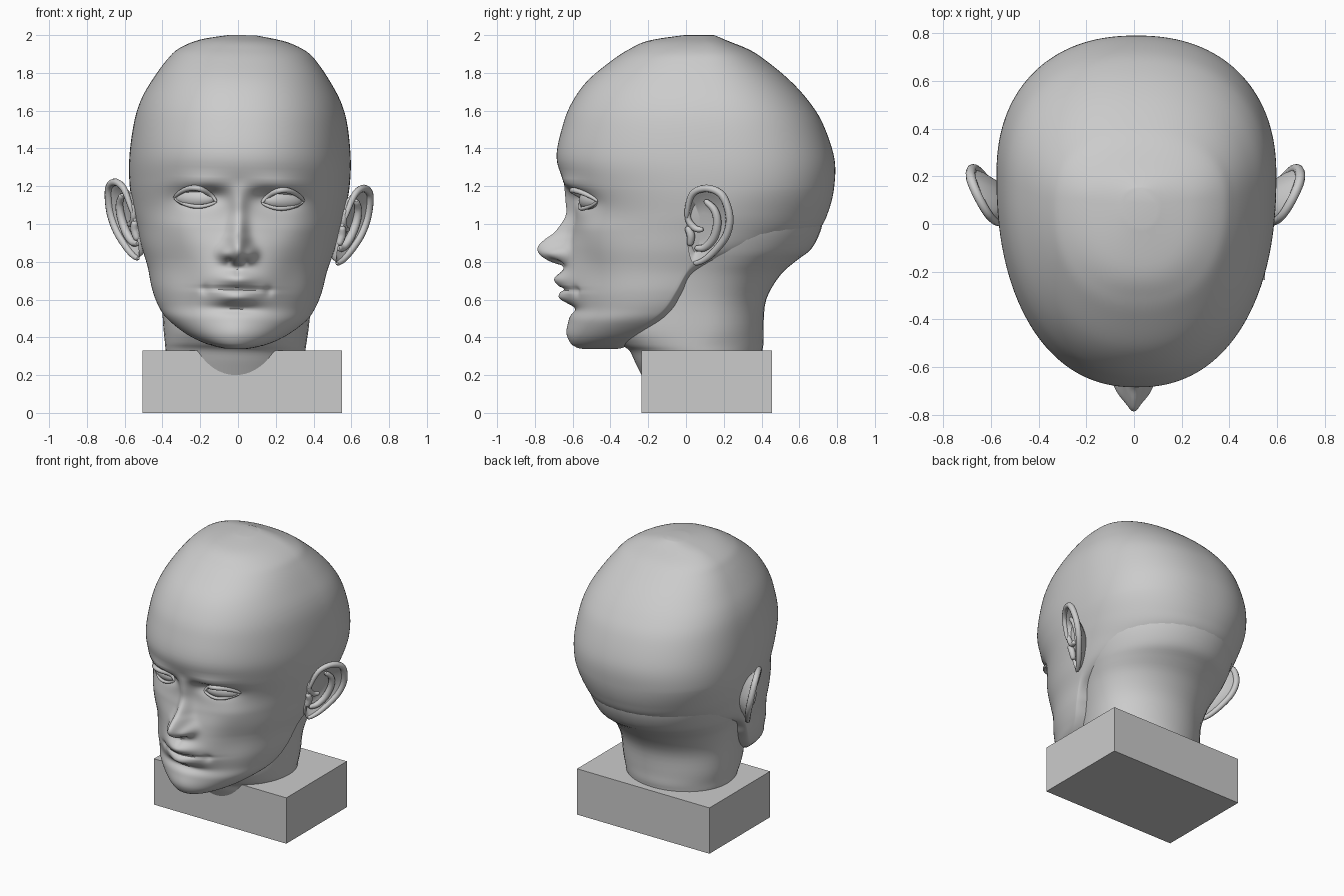
import bpy, bmesh
from math import sin, cos, pi, exp, ceil, radians
from mathutils import Matrix, Vector

cube = bpy.data.objects.get("Cube")
if cube:
    bpy.data.objects.remove(cube, do_unlink=True)

clay = bpy.data.materials.new("clay_grey")
clay.use_nodes = True
clay.diffuse_color = (.6, .6, .6, 1)
clay.node_tree.nodes["Principled BSDF"].inputs["Base Color"].default_value = (.6, .6, .6, 1)

# The whole head leans slightly towards its left
PIVOT = Vector((0, 0, .9))
LEAN = Matrix.Translation(PIVOT) @ Matrix.Rotation(.025, 4, 'Y') @ Matrix.Translation(-PIVOT)


def finish(name, bm, mirror=False, lean=True):
    bmesh.ops.recalc_face_normals(bm, faces=bm.faces[:])
    mesh = bpy.data.meshes.new(name)
    bm.to_mesh(mesh)
    bm.free()
    mesh.materials.append(clay)
    mesh.shade_smooth()
    mesh.set_sharp_from_angle(angle=radians(50))
    obj = bpy.data.objects.new(name, mesh)
    bpy.context.collection.objects.link(obj)
    if lean:
        obj.matrix_world = LEAN
    if mirror:
        obj.modifiers.new("Mirror", 'MIRROR').use_mirror_merge = False
    return obj


def loft(name, rings, mirror=False):
    bm = bmesh.new()
    rows = [[bm.verts.new(p) for p in ring] for ring in rings]
    for a, b in zip(rows, rows[1:]):
        for i in range(len(a)):
            j = (i + 1) % len(a)
            bm.faces.new((a[i], a[j], b[j], b[i]))
    bm.faces.new(rows[0])
    bm.faces.new(rows[-1])
    return finish(name, bm, mirror)


def spline(pts, steps):
    """Smooth curve through tuples; steps(a, b) gives samples per segment."""
    out = []
    padded = [pts[0]] + list(pts) + [pts[-1]]
    for p, a, b, q in zip(padded, padded[1:], padded[2:], padded[3:]):
        n = steps(a, b)
        for k in range(n):
            t = k / n
            out.append(tuple(
                v + t * (w - u) / 2 + t * t * (u - 2.5 * v + 2 * w - x / 2)
                + t ** 3 * (1.5 * (v - w) + (x - u) / 2)
                for u, v, w, x in zip(p, a, b, q)))
    return out + [tuple(pts[-1])]


def interp(table, z):
    for a, b in zip(table, table[1:]):
        if a[0] <= z <= b[0]:
            t = (z - a[0]) / (b[0] - a[0])
            return [u + t * (v - u) for u, v in zip(a, b)]
    return table[0] if z < table[0][0] else table[-1]


def tube(name, path, radius, mirror=True):
    path = [Vector(p) for p in path]
    rings, last = [], len(path) - 1
    for i, p in enumerate(path):
        along = (path[min(i + 1, last)] - path[max(i - 1, 0)]).normalized()
        side = along.cross(Vector((1, -1, 0))).normalized()
        up = along.cross(side)
        r = radius * (.45 + .55 * sin(pi * i / last) ** .5) if 0 < i < last else radius * .4
        rings.append([p + r * (side * cos(a * pi / 5) + up * sin(a * pi / 5)) for a in range(10)])
    return loft(name, rings, mirror)


# Horizontal sections: height, front, back, widest depth, half width
HEAD = [(.34, -.56, -.35, -.45, .06), (.36, -.6, -.3, -.4, .15), (.41, -.62, -.24, -.3, .26),
        (.49, -.615, -.08, -.2, .365), (.56, -.6, -.02, -.12, .415), (.65, -.62, .02, -.06, .45),
        (.76, -.63, .1, 0, .475), (.87, -.62, .55, .05, .51), (.97, -.6, .7, .1, .535),
        (1.07, -.59, .755, .15, .56), (1.2, -.635, .785, .2, .582), (1.35, -.685, .785, .2, .586),
        (1.53, -.65, .725, .18, .565), (1.65, -.6, .65, .16, .53), (1.76, -.52, .55, .13, .47),
        (1.86, -.4, .43, .1, .4), (1.92, -.31, .34, .1, .34), (1.97, -.2, .22, .1, .23),
        (2, -.01, .15, .08, .07)]
NECK = [(.2, -.235, .4, .08, .35), (.27, -.27, .4, .08, .36), (.33, -.3, .405, .08, .37),
        (.37, -.35, .41, .08, .375), (.45, -.4, .41, .1, .385), (.6, -.35, .425, .1, .4),
        (.73, -.3, .5, .12, .43), (.81, -.3, .59, .15, .46), (.87, -.3, .665, .15, .485),
        (.97, -.3, .715, .15, .515), (1.08, -.3, .735, .15, .53)]
head_rows = spline(HEAD, lambda a, b: ceil((b[0] - a[0]) / .011) if b[0] < 1.3 else 6)
neck_rows = spline(NECK, lambda a, b: 4)

# Nose ridge: height, projection, half width
NOSE = spline([(.765, 0, .06), (.785, .03, .06), (.8, .085, .06), (.84, .15, .06),
               (.88, .165, .055), (.92, .135, .05), (.96, .09, .045), (1.04, .05, .045),
               (1.12, .035, .045), (1.22, 0, .06)], lambda a, b: 4)

# Face relief: x, height, x spread, height spread, forward amount
RELIEF = [(.07, .845, .035, .035, .05),     # nose wings
          (.04, .8, .018, .012, -.035),     # nostrils
          (0, .66, .16, .1, .035),          # muzzle
          (0, .71, .1, .038, .045),         # upper lip
          (0, .61, .09, .03, .035),         # lower lip
          (0, .655, .15, .009, -.025),      # mouth line
          (.17, .65, .025, .025, -.015),    # mouth corners
          (0, .55, .13, .025, -.025),       # chin dip
          (0, .43, .1, .06, .012),          # chin
          (0, .75, .018, .03, -.008),       # lip groove
          (.22, 1.13, .12, .05, -.04),      # eye sockets
          (.14, 1.15, .07, .04, -.03),      # inner sockets
          (.2, 1.22, .14, .035, .022),      # brows
          (.33, .98, .12, .09, .02),        # cheekbones
          (.3, .74, .1, .12, -.02)]         # cheek hollows


def relief(x, z):
    x = abs(x)
    _, out, wide = interp(NOSE, z)
    total = out * exp(-(x / wide) ** 2)
    for cx, cz, sx, sz, amount in RELIEF:
        total += amount * exp(-((x - cx) / sx) ** 2 - ((z - cz) / sz) ** 2)
    return total


def roundness(z):
    return 2 + .25 * min(1, max(0, (z - .8) / .4))


def face_y(x, z):
    _, front, _, mid, half = interp(head_rows, z)
    n = roundness(z)
    return mid - (mid - front) * (1 - abs(x / half) ** n) ** (1 / n) - relief(x, z)


def section(row, count, featured):
    z, front, back, mid, half = row
    power, ring = 2 / roundness(z), []
    for i in range(count):
        u = 2 * pi * i / count
        angle = u - .5 * sin(u)             # finer towards the face
        s, c = sin(angle), cos(angle)
        x = half * abs(s) ** power * (1 if s > 0 else -1)
        y = mid + ((front - mid) if c > 0 else (back - mid)) * abs(c) ** power
        if featured and c > 0:
            y -= relief(x, z) * min(1, 3 * c)
        ring.append((x, y, z))
    return ring


loft("head", [section(r, 192, True) for r in head_rows])
loft("neck", [section(r, 64, False) for r in neck_rows])

# Eyes: flattened balls turned outwards, with rolled lids
EYE_X, EYE_Z = .232, 1.13
bm = bmesh.new()
place = (Matrix.Translation((EYE_X, face_y(EYE_X, EYE_Z) + .012, EYE_Z))
         @ Matrix.Rotation(.42, 4, 'Z') @ Matrix.Diagonal((.115, .05, .052, 1)))
bmesh.ops.create_uvsphere(bm, u_segments=32, v_segments=20, radius=1, matrix=place)
finish("eyeball", bm, mirror=True)


def lid(name, rise, radius, lift):
    path = []
    for i in range(21):
        t = i / 20
        x = EYE_X - .112 + .224 * t
        z = EYE_Z - .014 + .014 * t + rise * sin(pi * t) ** .8
        path.append((x, face_y(x, z) - .003 - lift * sin(pi * t), z))
    tube(name, path, radius)


lid("upper_eyelid", .062, .015, .024)
lid("lower_eyelid", -.036, .011, .02)


# Ears: a dished shell, a rolled rim and inner folds on one slanted plane
def on_ear(y, z, out=0):
    return (.573 + .5 * y + .25 * (z - 1.08) + out, y, z)


few = lambda a, b: 6
outline = spline([(.01, .88), (.005, .98), (.005, 1.08), (.035, 1.175), (.11, 1.205),
                  (.19, 1.17), (.23, 1.06), (.215, .96), (.155, .875), (.09, .82),
                  (.035, .81), (.01, .88)], few)


def ear_ring(scale, out):
    return [on_ear(.09 + (y - .09) * scale, 1 + (z - 1) * scale, out) for y, z in outline[:-1]]


loft("ear_shell", [ear_ring(s, d) for s, d in
                   [(.45, -.1), (.9, -.03), (1, 0), (.85, -.01), (.7, -.04), (.35, -.047)]], True)
tube("ear_rim", [on_ear(y, z) for y, z in outline[10:60]], .021)
fold = spline([(.1, 1.14), (.15, 1.09), (.165, 1.02), (.145, .94), (.1, .89), (.05, .885)], few)
tube("ear_inner_fold", [on_ear(y, z, -.018) for y, z in fold], .023)
root = spline([(.005, 1.09), (.015, 1.03), (.05, .99), (.09, .985)], few)
tube("ear_rim_root", [on_ear(y, z, -.012) for y, z in root], .018)
tragus = spline([(.005, 1), (.025, .955), (.02, .9)], few)
tube("ear_front_flap", [on_ear(y, z, -.005) for y, z in tragus], .022)

# Base block
bm = bmesh.new()
bmesh.ops.create_cube(bm, size=1, matrix=Matrix.Translation((.022, .11, .165))
                      @ Matrix.Diagonal((1.055, .69, .33, 1)))
finish("base_block", bm, lean=False)
